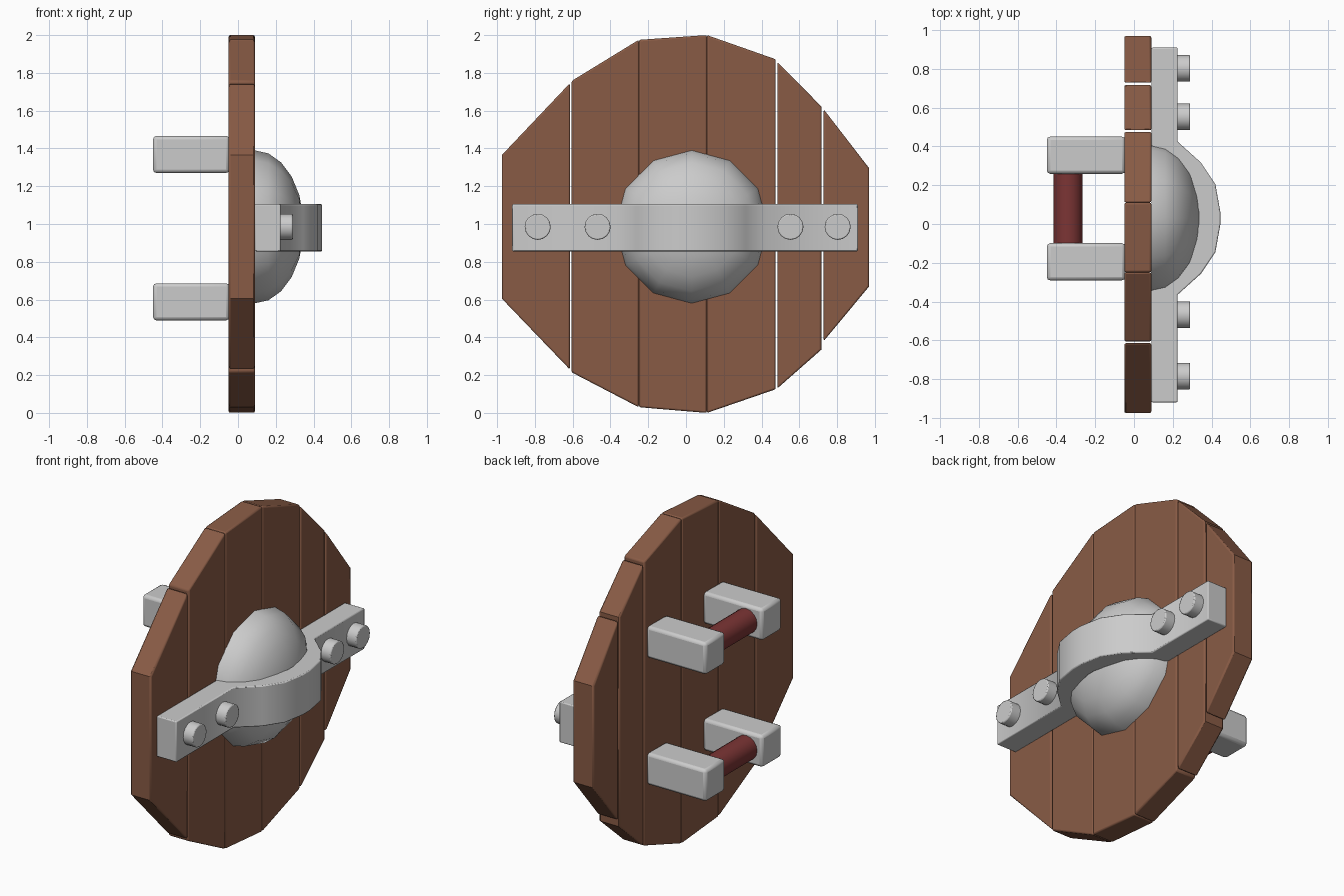
import bpy, bmesh, math

if "Cube" in bpy.data.objects:
    bpy.data.objects.remove(bpy.data.objects["Cube"])


def material(name, color):
    m = bpy.data.materials.new(name)
    m.diffuse_color = color
    m.use_nodes = True
    m.node_tree.nodes["Principled BSDF"].inputs["Base Color"].default_value = m.diffuse_color
    return m


WOOD = material("wood", (0.25, 0.105, 0.06, 1))
LEATHER = material("red_leather", (0.2, 0.035, 0.035, 1))


def finish(name, bm, mat=None, bevel=0, angle=40):
    bmesh.ops.recalc_face_normals(bm, faces=bm.faces)
    me = bpy.data.meshes.new(name)
    bm.to_mesh(me)
    bm.free()
    ob = bpy.data.objects.new(name, me)
    bpy.context.collection.objects.link(ob)
    if mat:
        me.materials.append(mat)
    if bevel:
        mod = ob.modifiers.new("bevel", "BEVEL")
        mod.width = bevel
        mod.segments = 2
        mod.limit_method = "ANGLE"
        mod.angle_limit = math.radians(50)
    bpy.ops.object.select_all(action="DESELECT")
    ob.select_set(True)
    bpy.context.view_layer.objects.active = ob
    bpy.ops.object.shade_smooth_by_angle(angle=math.radians(angle))
    return ob


def prism(name, bottom, top, **kw):
    """Solid between two matching outlines."""
    bm = bmesh.new()
    a = [bm.verts.new(p) for p in bottom]
    b = [bm.verts.new(p) for p in top]
    bm.faces.new(a)
    bm.faces.new(b)
    n = len(a)
    for i in range(n):
        j = (i + 1) % n
        bm.faces.new((a[i], a[j], b[j], b[i]))
    return finish(name, bm, **kw)


def box(name, x, y, z, **kw):
    outline = [(x[0], y[0]), (x[1], y[0]), (x[1], y[1]), (x[0], y[1])]
    return prism(name, [(*p, z[0]) for p in outline], [(*p, z[1]) for p in outline], **kw)


def cylinder(name, start, end, r, n, **kw):
    """Cylinder along x or y."""
    along_x = start[0] != end[0]

    def ring(c):
        pts = []
        for i in range(n):
            t = 2 * math.pi * i / n
            u, v = r * math.cos(t), r * math.sin(t)
            pts.append((c[0], c[1] + u, c[2] + v) if along_x else (c[0] + u, c[1], c[2] + v))
        return pts
    return prism(name, ring(start), ring(end), **kw)


# Planks: (left y, low z, high z, right y, low z, high z)
planks = [
    (-0.975, 0.605, 1.365, -0.615, 0.23, 1.745),
    (-0.606, 0.215, 1.757, -0.25, 0.03, 1.975),
    (-0.249, 0.03, 1.975, 0.11, 0.0, 2.0),
    (0.111, 0.0, 2.0, 0.475, 0.125, 1.872),
    (0.484, 0.13, 1.857, 0.717, 0.335, 1.622),
    (0.729, 0.38, 1.607, 0.97, 0.67, 1.295),
]
for i, (y0, a0, b0, y1, a1, b1) in enumerate(planks):
    outline = [(y0, a0), (y1, a1), (y1, b1), (y0, b0)]
    prism(f"plank_{i + 1}", [(-0.05, *p) for p in outline], [(0.09, *p) for p in outline],
          mat=WOOD, bevel=0.009, angle=30)

# Boss: twelve-sided flattened dome
CY, CZ = 0.03, 0.985
bm = bmesh.new()
rings = []
for k in range(6):
    a = math.radians(90 - 16.36 * k)
    r, x = 0.405 * math.sin(a), 0.088 + 0.26 * math.cos(a)
    rings.append([bm.verts.new((x, CY + r * math.sin(math.pi * i / 6), CZ + r * math.cos(math.pi * i / 6)))
                  for i in range(12)])
for lo, hi in zip(rings, rings[1:]):
    for i in range(12):
        j = (i + 1) % 12
        bm.faces.new((lo[i], lo[j], hi[j], hi[i]))
bm.faces.new(rings[0])
bm.faces.new(rings[-1])
finish("boss", bm, angle=45)

# Strap: half profiles mirrored about the boss centre
outer = [(0.225, 0.395), (0.345, 0.287), (0.42, 0.175), (0.445, 0.035)]
inner = [(0.09, 0.375), (0.235, 0.24), (0.305, 0.14), (0.335, 0.03)]
profile = [(0.09, 0.91), (0.225, 0.91)]
profile += [(x, CY + d) for x, d in outer] + [(x, CY - d) for x, d in reversed(outer)]
profile += [(0.225, -0.92), (0.09, -0.92)]
profile += [(x, CY - d) for x, d in inner] + [(x, CY + d) for x, d in reversed(inner)]
prism("strap", [(*p, 0.855) for p in profile], [(*p, 1.105) for p in profile],
      bevel=0.006, angle=50)

# Rivets
for i, y in enumerate((-0.785, -0.468, 0.553, 0.803)):
    cylinder(f"rivet_{i + 1}", (0.2, y, CZ), (0.29, y, CZ), 0.069, 16, bevel=0.006)

# Two arm grips: a pair of brackets and a red bar each
for label, z in (("upper", 1.368), ("lower", 0.588)):
    for side, y in (("left", -0.195), ("right", 0.355)):
        box(f"{label}_{side}_bracket", (-0.45, -0.045), (y - 0.096, y + 0.096),
            (z - 0.098, z + 0.098), bevel=0.018)
    cylinder(f"{label}_grip", (-0.34, -0.13, z), (-0.34, 0.29, z), 0.075, 16, mat=LEATHER)
